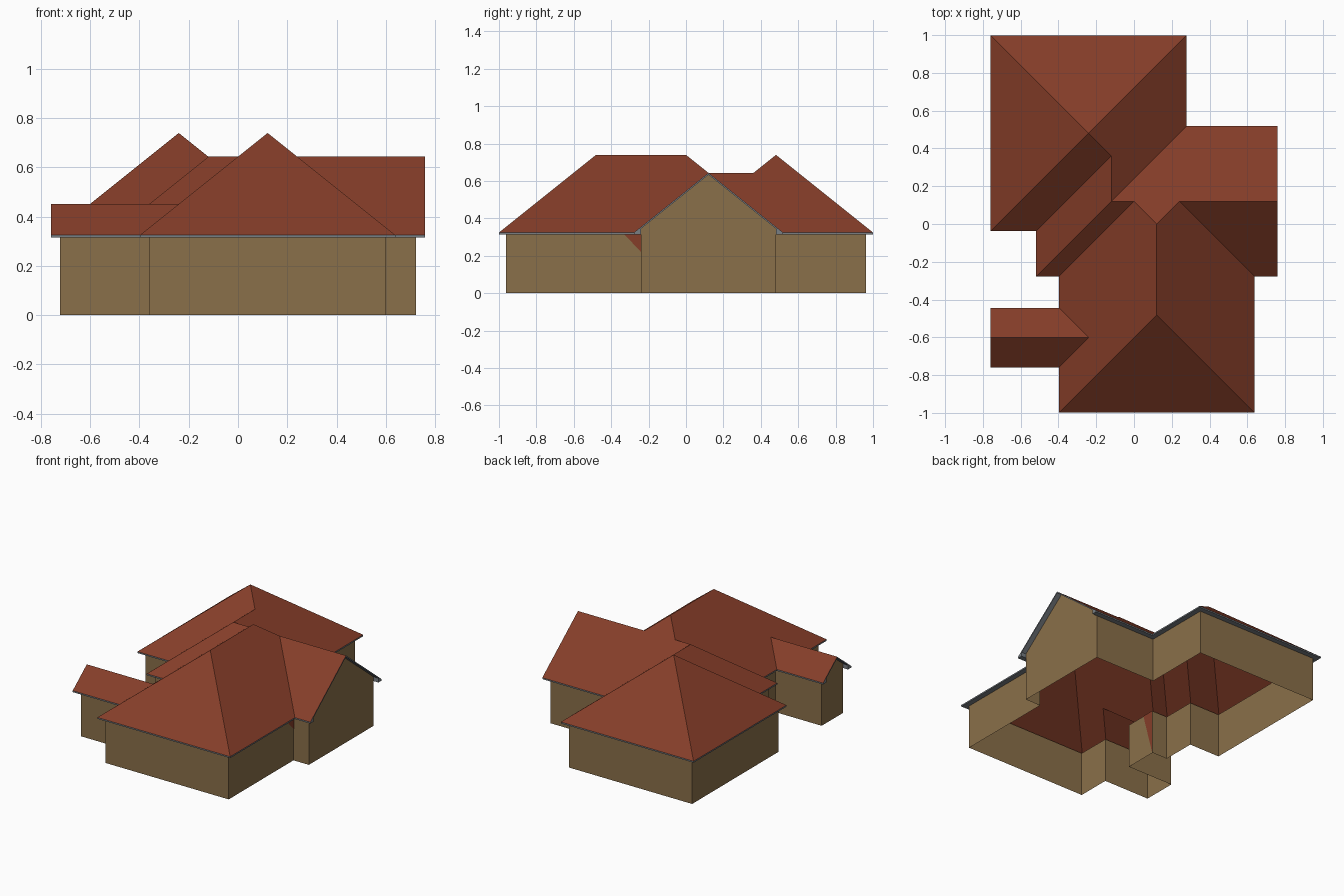
import bpy

if "Cube" in bpy.data.objects:
    bpy.data.objects.remove(bpy.data.objects["Cube"])

G, O = 0.2405, 0.037          # plan grid unit, eave overhang
EAVE, T, SLOPE = 0.325, 0.010, 0.8


def material(name, rgb):
    m = bpy.data.materials.new(name)
    m.diffuse_color = (*rgb, 1)
    m.use_nodes = True
    m.node_tree.nodes["Principled BSDF"].inputs["Base Color"].default_value = m.diffuse_color
    return m


ROOF = material("roof_red", (0.235, 0.047, 0.022))
WALL = material("wall_tan", (0.255, 0.160, 0.068))
TRIM = material("trim_grey", (0.19, 0.21, 0.23))


def make(name, polys, mat):
    """Build an object from a list of polygons given as point lists."""
    verts, faces = [], []
    for p in polys:
        faces.append(range(len(verts), len(verts) + len(p)))
        verts += p
    me = bpy.data.meshes.new(name)
    me.from_pydata(verts, [], [list(f) for f in faces])
    me.materials.append(mat)
    ob = bpy.data.objects.new(name, me)
    bpy.context.collection.objects.link(ob)
    return ob


def drop(p, d=T):
    return (p[0], p[1], p[2] - d)


# Wall footprint, counter-clockwise, in grid units
plan = [(-1.5, -4), (2.5, -4), (2.5, -1), (3, -1), (3, 2), (1, 2), (1, 4), (-3, 4),
        (-3, 0), (-2, 0), (-2, -1), (-1.5, -1), (-1.5, -2), (-3, -2), (-3, -3), (-1.5, -3)]
N = len(plan)
base = [(x * G, y * G) for x, y in plan]


def normal(i):
    (ax, ay), (bx, by) = plan[i % N], plan[(i + 1) % N]
    dx, dy = bx - ax, by - ay
    l = abs(dx) + abs(dy)
    return dy / l, -dx / l


# Eave corners: footprint pushed out by the overhang
pts = []
for i, (x, y) in enumerate(base):
    n0, n1 = normal(i - 1), normal(i)
    pts.append((x + O * (n0[0] + n1[0]), y + O * (n0[1] + n1[1]), EAVE))

# Ridge and valley points: x, y, run from the wall (grid units)
inner = [(-1, 2, 2), (-.5, 1.5, 1.5), (-.5, .5, 1.5), (0, .5, 1.5), (.5, 0, 2), (.5, -2, 2),
         (1, .5, 1.5), (3 + O / G, .5, 1.5), (-1, -2.5, .5), (-3 - O / G, -2.5, .5)]
pts += [(x * G, y * G, EAVE + SLOPE * (r * G + O)) for x, y, r in inner]

# Roof slopes
slopes = [(6, 7, 16), (7, 8, 16), (8, 9, 17, 16), (5, 6, 16, 17, 18), (9, 10, 18, 17),
          (10, 11, 19, 18), (4, 5, 18, 19, 20, 22, 23), (2, 3, 23, 22), (1, 2, 22, 20, 21),
          (0, 1, 21), (0, 21, 20, 19, 11, 12, 24, 15), (12, 13, 25, 24), (14, 15, 24, 25)]
roof_polys = []
for f in slopes:
    p = [pts[i] for i in f]
    area = sum(a[0] * b[1] - b[0] * a[1] for a, b in zip(p, p[1:] + p[:1]))
    roof_polys.append(p if area > 0 else p[::-1])
make("roof", roof_polys, ROOF)

# Walls, fascia boards and soffits along every side; two sides are gables
gables = {3: 23, 13: 25}
walls, fascia, soffit = [], [], []
for i in range(N):
    j = (i + 1) % N
    (ax, ay), (bx, by) = base[i], base[j]
    a, b = pts[i], pts[j]
    zs = EAVE - T
    if i in gables:
        ridge = pts[gables[i]]
        zt = zs + SLOPE * O
        top = (ax, ridge[1], ridge[2] - T)
        walls.append([(ax, ay, 0), (bx, by, 0), (bx, by, zt), top, (ax, ay, zt)])
        for e, (wx, wy) in ((a, base[i]), (b, base[j])):
            # rake board, sloped underside and boxed eave return
            fascia.append([drop(e), drop(ridge), ridge, e])
            soffit.append([drop(e), drop(ridge), top, (wx, e[1], zs)])
            fascia.append([drop(e), (e[0], wy, zs), (e[0], wy, zt)])
            soffit.append([(e[0], wy, zs), (wx, wy, zs), (wx, wy, zt), (e[0], wy, zt)])
    else:
        walls.append([(ax, ay, 0), (bx, by, 0), (bx, by, zs), (ax, ay, zs)])
        fascia.append([drop(a), drop(b), b, a])
        # flat soffit, run out to the gable end where it meets one
        pa, pb = (ax, ay, zs), (bx, by, zs)
        if j in gables:
            pb = (b[0], by, zs)
        if (i - 1) % N in gables:
            pa = (a[0], ay, zs)
        soffit.append([drop(b), drop(a), pa, pb])
make("walls", walls, WALL)
make("fascia", fascia, TRIM)
make("soffit", soffit, TRIM)

# Small red flashing pieces at the inner wall corners
y0, y1, zs = -0.33, -G, EAVE - T
make("valley_flashing", [
    [(0.604, y0, zs), (0.604, y1, 0.22), (0.604, y1, zs)],
    [(-0.357, y0, zs), (-0.357, y1, 0.0), (-0.357, y1, zs)]], ROOF)
